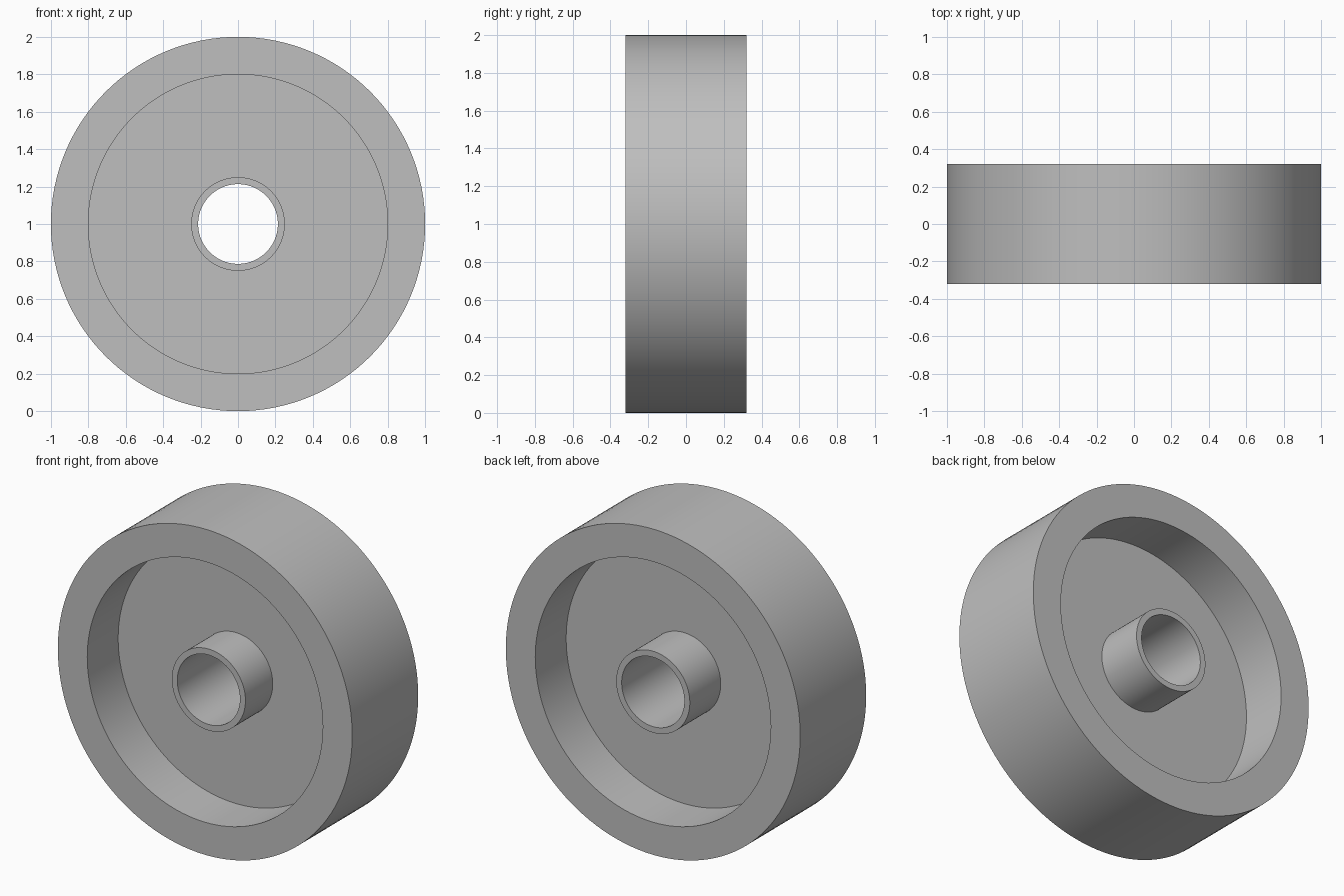
import bpy, bmesh, math
from mathutils import Matrix, Vector

cube = bpy.data.objects.get("Cube")
if cube:
    bpy.data.objects.remove(cube, do_unlink=True)

# Single grey finish
grey = bpy.data.materials.new("plain_grey")
grey.use_nodes = True
colour = (0.52, 0.52, 0.52, 1)
grey.diffuse_color = colour
grey.node_tree.nodes["Principled BSDF"].inputs["Base Color"].default_value = colour

SEGMENTS = 128
HALF_WIDTH = 0.32
WEB = 0.02          # half thickness of the web
HUB_FRONT = -0.285  # hub is slightly recessed at the front, flush at the back
RIM_R, RIM_IN, HUB_R, BORE_R = 1.0, 0.8, 0.25, 0.213


def lathe(name, profile):
    """Spin a closed (radius, y) profile around the y axis."""
    bm = bmesh.new()
    verts = [bm.verts.new((r, y, 0)) for r, y in profile]
    edges = [bm.edges.new((v, verts[(i + 1) % len(verts)])) for i, v in enumerate(verts)]
    bmesh.ops.spin(bm, geom=verts + edges, cent=Vector(), axis=Vector((0, 1, 0)),
                   angle=math.tau, steps=SEGMENTS, use_merge=True)
    bmesh.ops.remove_doubles(bm, verts=bm.verts, dist=1e-5)
    bmesh.ops.recalc_face_normals(bm, faces=bm.faces)
    bm.transform(Matrix.Translation((0, 0, RIM_R)))
    mesh = bpy.data.meshes.new(name)
    bm.to_mesh(mesh)
    bm.free()
    mesh.materials.append(grey)
    obj = bpy.data.objects.new(name, mesh)
    bpy.context.collection.objects.link(obj)
    bpy.ops.object.select_all(action="DESELECT")
    obj.select_set(True)
    bpy.context.view_layer.objects.active = obj
    bpy.ops.object.shade_smooth_by_angle(angle=math.radians(30))
    return obj


# Rim, thin web and hub tube turned as one solid
lathe("wheel", [
    (RIM_R, -HALF_WIDTH), (RIM_R, HALF_WIDTH),
    (RIM_IN, HALF_WIDTH), (RIM_IN, WEB),
    (HUB_R, WEB), (HUB_R, HALF_WIDTH),
    (BORE_R, HALF_WIDTH), (BORE_R, HUB_FRONT),
    (HUB_R, HUB_FRONT), (HUB_R, -WEB),
    (RIM_IN, -WEB), (RIM_IN, -HALF_WIDTH),
])
